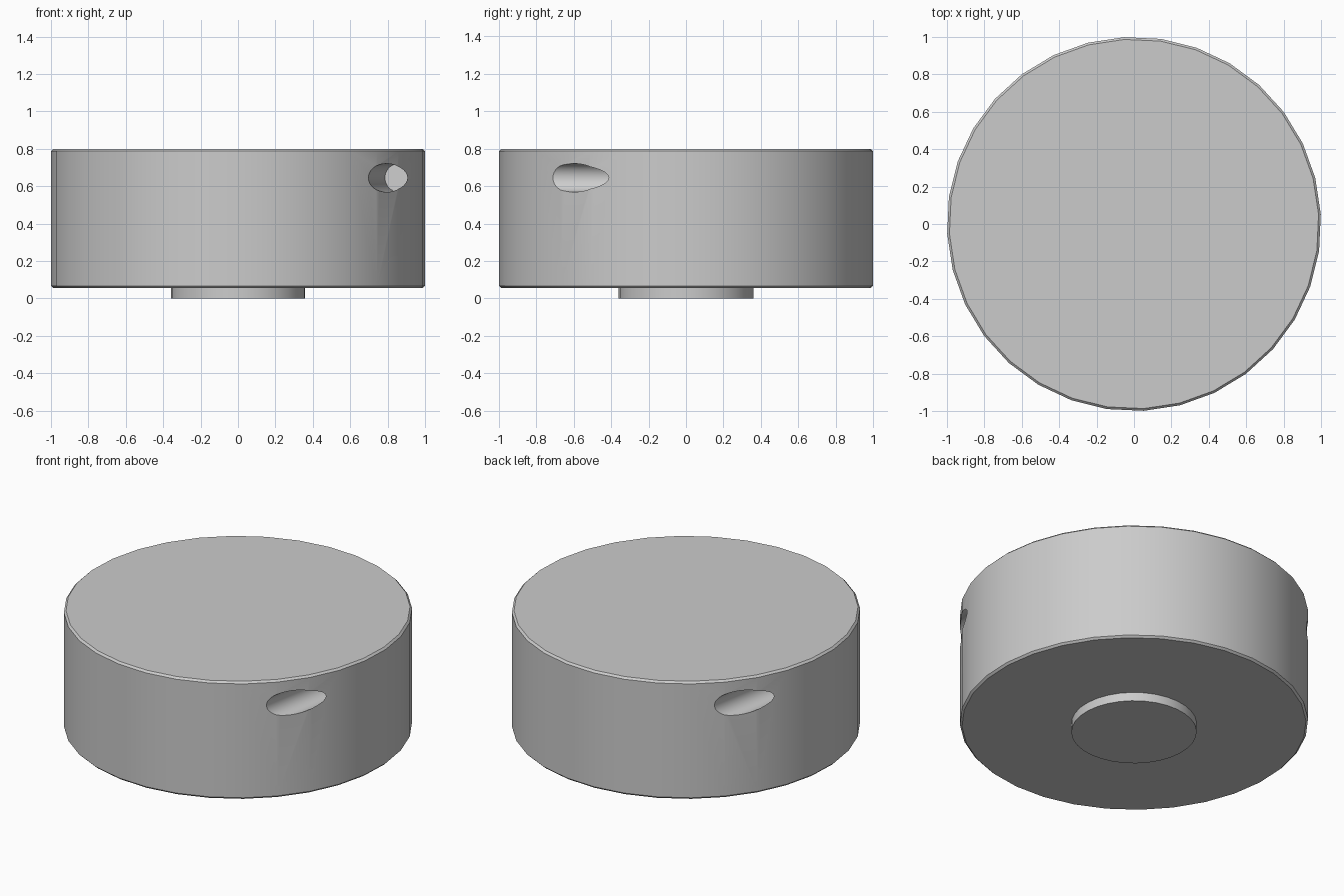
import bpy, math
from mathutils import Matrix, Vector

if "Cube" in bpy.data.objects:
    bpy.data.objects.remove(bpy.data.objects["Cube"])

SIDES = 32
PHASE = math.radians(3)


def lathe(name, profile, sides):
    """Closed solid of revolution from (radius, z) points, capped at both ends."""
    verts, faces = [], []
    for r, z in profile:
        for i in range(sides):
            a = PHASE + math.tau * i / sides
            verts.append((r * math.cos(a), r * math.sin(a), z))
    for k in range(len(profile) - 1):
        for i in range(sides):
            j = (i + 1) % sides
            b, t = k * sides, (k + 1) * sides
            faces.append((b + i, b + j, t + j, t + i))
    faces.append(tuple(reversed(range(sides))))
    last = (len(profile) - 1) * sides
    faces.append(tuple(range(last, last + sides)))
    mesh = bpy.data.meshes.new(name)
    mesh.from_pydata(verts, [], faces)
    obj = bpy.data.objects.new(name, mesh)
    bpy.context.collection.objects.link(obj)
    return obj


def activate(obj):
    bpy.ops.object.select_all(action='DESELECT')
    obj.select_set(True)
    bpy.context.view_layer.objects.active = obj


# Chamfered disc body
body = lathe("disc_body", [(0.988, 0.055), (1.0, 0.067), (1.0, 0.788), (0.988, 0.80)], SIDES)

# Two slanted blind holes, half a turn apart
phi = math.radians(79.7)
direction = Vector((math.cos(phi), math.sin(phi), 0))
normal = Vector((math.sin(phi), -math.cos(phi), 0))
start, end = -0.95, -0.08          # distances along the hole axis
for n in range(2):
    centre = normal * 0.889 + direction * (start + end) / 2 + Vector((0, 0, 0.645))
    bpy.ops.mesh.primitive_cylinder_add(vertices=32, radius=0.076, depth=end - start)
    cutter = bpy.context.object
    cutter.name = f"hole_cutter_{n + 1}"
    cutter.hide_render = True
    cutter.matrix_world = (Matrix.Rotation(math.pi * n, 4, 'Z') @ Matrix.Translation(centre)
                           @ direction.to_track_quat('Z', 'Y').to_matrix().to_4x4())
    bpy.context.view_layer.update()
    activate(body)
    mod = body.modifiers.new("side_hole", 'BOOLEAN')
    mod.operation = 'DIFFERENCE'
    mod.solver = 'EXACT'
    mod.object = cutter
    bpy.ops.object.modifier_apply(modifier=mod.name)
    bpy.data.objects.remove(cutter)

# Round foot under the disc
foot = lathe("round_foot", [(0.36, 0.0), (0.36, 0.06)], SIDES)

for obj in (body, foot):
    activate(obj)
    bpy.ops.object.shade_smooth_by_angle(angle=math.radians(30))
